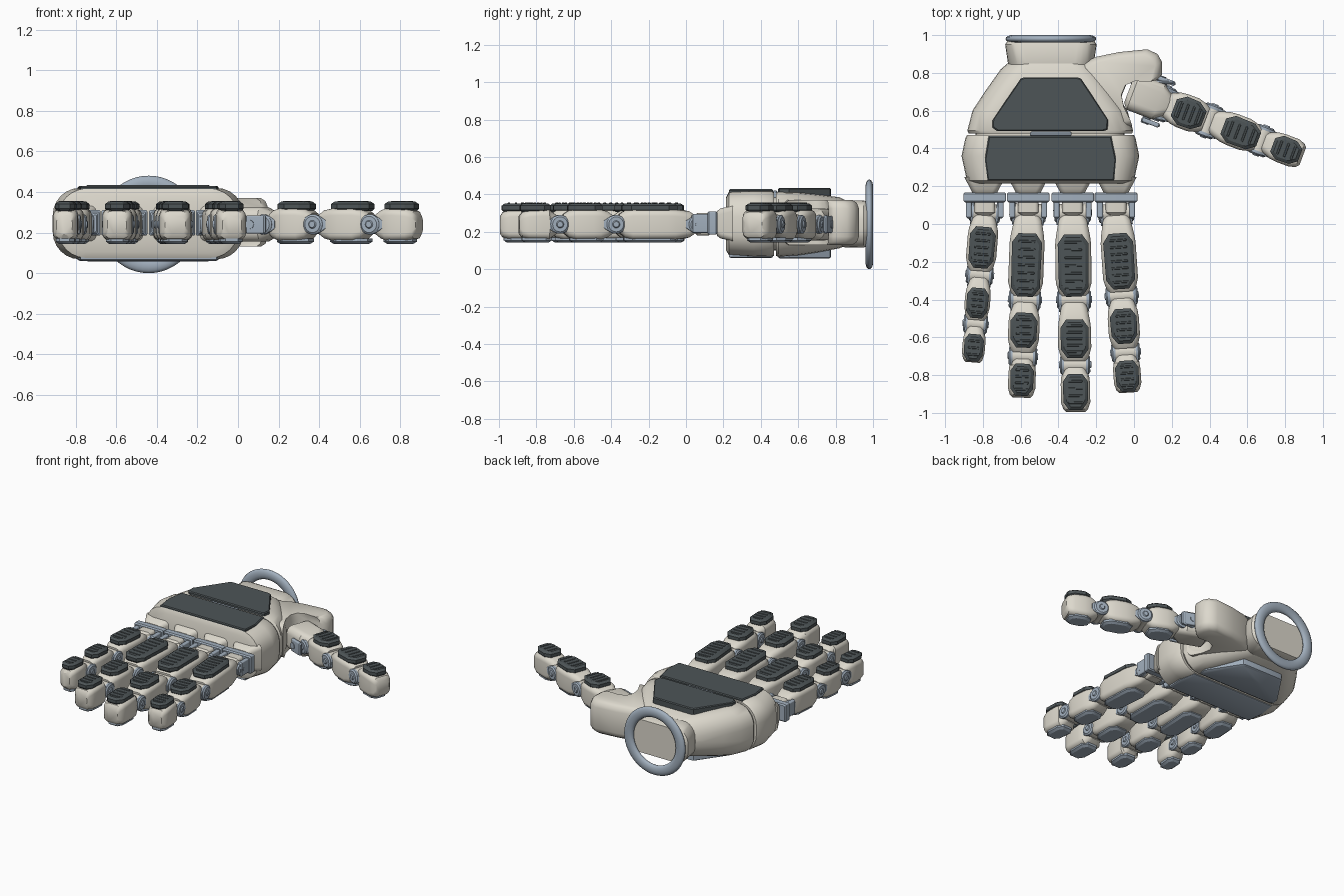
import bpy, bmesh, math
from mathutils import Matrix, Vector

if "Cube" in bpy.data.objects:
    bpy.data.objects.remove(bpy.data.objects["Cube"])

ZC = 0.24  # height of the finger axis


def material(name, rgb):
    m = bpy.data.materials.new(name)
    m.diffuse_color = (*rgb, 1)
    m.use_nodes = True
    m.node_tree.nodes["Principled BSDF"].inputs["Base Color"].default_value = m.diffuse_color
    return m


CREAM = material("cream_shell", (0.72, 0.69, 0.61))
DARK = material("dark_pad", (0.075, 0.09, 0.095))
STEEL = material("blue_steel", (0.36, 0.43, 0.51))
I4 = Matrix.Identity(4)


def loft(name, rings, mat, M=I4, angle=35, closed=False):
    """Skin a list of equal-length point rings; cap the ends unless closed."""
    bm = bmesh.new()
    vs = [[bm.verts.new(p) for p in r] for r in rings]
    n = len(vs[0])
    pairs = list(zip(vs, vs[1:])) + ([(vs[-1], vs[0])] if closed else [])
    for a, b in pairs:
        for i in range(n):
            j = (i + 1) % n
            bm.faces.new((a[i], a[j], b[j], b[i]))
    if not closed:
        bm.faces.new(vs[0])
        bm.faces.new(vs[-1])
    bmesh.ops.recalc_face_normals(bm, faces=bm.faces)
    me = bpy.data.meshes.new(name)
    bm.to_mesh(me)
    bm.free()
    ob = bpy.data.objects.new(name, me)
    bpy.context.collection.objects.link(ob)
    me.materials.append(mat)
    ob.matrix_world = M
    bpy.ops.object.select_all(action='DESELECT')
    ob.select_set(True)
    bpy.context.view_layer.objects.active = ob
    bpy.ops.object.shade_smooth_by_angle(angle=math.radians(angle))
    return ob


def section(y, xl, xr, zl, zh, r, n=6):
    """Rounded rectangle in the xz plane."""
    r = min(r, (xr - xl) / 2 - .001, (zh - zl) / 2 - .001)
    pts = []
    for k, (cx, cz) in enumerate([(xr - r, zh - r), (xl + r, zh - r), (xl + r, zl + r), (xr - r, zl + r)]):
        for i in range(n + 1):
            a = math.pi / 2 * (k + i / n)
            pts.append((cx + r * math.cos(a), y, cz + r * math.sin(a)))
    return pts


def body(name, secs, mat, M=I4, r=.04):
    return loft(name, [section(*s, r) for s in secs], mat, M)


def plate(name, outline, levels, mat, M=I4, angle=30):
    """Stack of inset copies of an outline; levels are (z, inset)."""
    xs, ys = zip(*outline)
    cx, cy = (min(xs) + max(xs)) / 2, (min(ys) + max(ys)) / 2
    hx, hy = (max(xs) - min(xs)) / 2, (max(ys) - min(ys)) / 2
    rings = [[(cx + (x - cx) * (1 - d / hx), cy + (y - cy) * (1 - d / hy), z) for x, y in outline] for z, d in levels]
    return loft(name, rings, mat, M, angle)


def box(name, x0, x1, y0, y1, z0, z1, mat, M=I4, b=.008):
    return body(name, [(y0, x0 + b, x1 - b, z0 + b, z1 - b), (y0 + b, x0, x1, z0, z1),
                       (y1 - b, x0, x1, z0, z1), (y1, x0 + b, x1 - b, z0 + b, z1 - b)], mat, M, b)


def pin(name, stations, y, mat, M, n=24):
    """Turned part along local x; stations are (x, radius)."""
    return loft(name, [[(x, y + r * math.cos(2 * math.pi * i / n), r * math.sin(2 * math.pi * i / n))
                        for i in range(n)] for x, r in stations], mat, M)


def octagon(w, a, b, c=.3):
    h, k = w / 2, w * c
    return [(-h + k * .7, a), (h - k * .7, a), (h, a + k), (h * .96, b - k), (h - k * .8, b), (-h + k * .8, b), (-h * .96, b - k), (-h, a + k)]


def joint(name, y, w, M, r=.05):
    # cream barrel, side caps and link arms
    h = w / 2
    pin(name + "_barrel", [(-h * .86, r * .95), (h * .86, r * .95)], y, CREAM, M)
    for s, tag in ((-1, "left"), (1, "right")):
        pin(f"{name}_{tag}_cap", [(s * h * .8, r), (s * h, r), (s * (h + .008), r * .8), (s * (h + .008), r * .4),
                                  (s * (h + .014), r * .3)], y, STEEL, M)
        x0, x1 = sorted((s * h * .8, s * h * .98))
        body(f"{name}_{tag}_link", [(y - .065, x0, x1, -.02, .02), (y - .03, x0, x1, -.042, .042),
                                    (y + .03, x0, x1, -.042, .042), (y + .065, x0, x1, -.02, .02)], STEEL, M, .006)


def segment(name, y0, y1, w, pa, pb, M, tip=False):
    h = w / 2
    secs = [(y0 + .015, -h * .68, h * .68, -.05, .05), (y0 + .045, -h * .8, h * .8, -.07, .07),
            (pa + .01, -h * .95, h * .95, -.08, .078), (pa + .05, -h, h, -.08, .08)]
    if tip:
        secs += [(y1 - .05, -h, h, -.078, .075), (y1 - .015, -h * .85, h * .85, -.07, .065), (y1, -h * .65, h * .65, -.05, .045)]
    else:
        secs += [(y1 - .09, -h, h, -.08, .08), (y1 - .05, -h * .88, h * .88, -.07, .074), (y1 - .02, -h * .75, h * .75, -.045, .055)]
    body(name + "_shell", secs, CREAM, M, .035)
    # tread pad on the back with raised ribs
    pw = w * .86
    plate(name + "_pad", octagon(pw, pa, pb), [(.065, .012), (.078, 0), (.1, 0), (.112, .016)], DARK, M)
    n = max(3, round((pb - pa) / .045))
    for i in range(n):
        y = pa + (pb - pa) * (i + 1) / (n + 1)
        box(f"{name}_rib_{i}", -pw * .28, pw * .28, y - .006, y + .006, .108, .116, DARK, M, .002)
    # underside guard
    plate(name + "_guard", octagon(w * .8, pa - .005, pb - .01), [(-.07, 0), (-.085, 0), (-.096, .016)], STEEL, M)


def frame(p, q):
    d = Vector((q[0] - p[0], q[1] - p[1], 0)).normalized()
    return Matrix(((d.y, d.x, 0, p[0]), (-d.x, d.y, 0, p[1]), (0, 0, 1, ZC), (0, 0, 0, 1)))


def digit(name, p, q, stops, widths, pads):
    """Chain of three segments; stops are joint distances, pads their ranges."""
    M = frame(p, q)
    for i, part in enumerate(("proximal", "middle", "distal")):
        segment(f"{name}_{part}", stops[i], stops[i + 1], widths[i], *pads[i], M, i == 2)
        joint(f"{name}_{part}_joint", stops[i], widths[i] * .93, M)


# four fingers
fingers = {
    "index_finger": ((-.095, .06), (-.03, -.89), (0, .44, .74, .955), (.185, .165, .145),
                     ((.11, .405), (.51, .695), (.785, .95))),
    "middle_finger": ((-.325, .06), (-.308, -1), (0, .46, .805, 1.055), (.19, .175, .155),
                      ((.115, .445), (.565, .77), (.855, 1.045))),
    "ring_finger": ((-.56, .06), (-.597, -.92), (0, .46, .76, .98), (.185, .165, .145),
                    ((.11, .445), (.53, .715), (.8, .97))),
    "little_finger": ((-.79, .06), (-.856, -.74), (0, .33, .59, .795), (.16, .135, .12),
                      ((.075, .295), (.4, .56), (.645, .79))),
}
for name, spec in fingers.items():
    digit(name, *spec)
    # knuckle hinge bar, fork and palm socket
    x = spec[0][0]
    box(name + "_hinge_bar", x - .113, x + .113, .115, .168, .185, .31, STEEL)
    for s in (-1, 1):
        box(name + f"_fork_{'left' if s < 0 else 'right'}", x + s * .085 - .015, x + s * .085 + .015, .03, .13, .195, .295, STEEL)
    box(name + "_knuckle", x - .055, x + .055, .04, .14, .18, .3, CREAM, b=.02)
    body(name + "_socket", [(.165, x - .065, x + .065, .18, .31), (.185, x - .075, x + .075, .165, .325),
                            (.25, x - .11, x + .11, .15, .34)], CREAM, r=.03)

# thumb
digit("thumb", (.15, .64), (.895, .358), (0, .265, .56, .795), (.185, .175, .155),
      ((.065, .235), (.345, .545), (.625, .78)))
T = frame((.15, .64), (.895, .358))
body("thumb_root", [(-.19, -.07, .07, -.06, .06), (-.165, -.1, .1, -.085, .085), (-.02, -.1, .1, -.085, .085),
                    (.04, -.06, .06, -.06, .06)], CREAM, T, .05)
pin("thumb_root_axle", [(-.135, .022), (.135, .022)], -.05, STEEL, T)
box("thumb_bracket", -.02, .21, .738, .76, .19, .29, STEEL)
for s, side in ((-1, "inner"), (1, "outer")):
    box(f"thumb_{side}_fork", s * .118 - .012, s * .118 + .012, -.075, .03, -.045, .045, STEEL, T)
plate("thumb_mount", [(-.3, .56), (-.3, .84), (-.2, .885), (-.08, .91), (.07, .925), (.125, .9), (.147, .86), (.147, .79),
                      (.12, .762), (.02, .765), (-.04, .74), (-.065, .68), (-.05, .6), (-.01, .52), (-.08, .5)],
      [(.13, .035), (.145, .012), (.175, 0), (.325, 0), (.355, .012), (.37, .035)], CREAM, angle=50)

# palm in two sections with a core between them
body("front_palm", [(.215, -.85, -.03, .1, .385), (.23, -.885, 0, .075, .415), (.36, -.913, .028, .068, .42),
                    (.455, -.893, .008, .066, .42), (.47, -.885, 0, .072, .412)], CREAM, r=.135)
body("palm_core", [(.44, -.84, -.05, .1, .385), (.5, -.84, -.05, .1, .385)], CREAM, r=.12)
body("rear_palm", [(.48, -.875, -.01, .072, .408), (.495, -.882, -.005, .066, .413), (.6, -.855, -.035, .075, .41),
                   (.7, -.79, -.1, .09, .4), (.82, -.705, -.18, .112, .385), (.85, -.67, -.21, .125, .37)], CREAM, r=.13)
body("wrist", [(.8, -.64, -.24, .13, .36), (.835, -.665, -.215, .118, .37), (.95, -.682, -.198, .115, .368),
               (.97, -.67, -.21, .125, .36)], CREAM, r=.1)
box("palm_hinge", -.55, -.33, .462, .49, .38, .422, STEEL)

# palm plates, dark on the back and steel below
front = [(-.78, .465), (-.785, .35), (-.765, .23), (-.12, .23), (-.095, .35), (-.1, .465)]
front = [(-.77, .465), (-.79, .34), (-.775, .23), (-.105, .23), (-.095, .34), (-.12, .465)]
rear = [(-.6, .77), (-.585, .775), (-.295, .775), (-.28, .77), (-.137, .55), (-.14, .5), (-.16, .492), (-.725, .492),
        (-.75, .51), (-.748, .55)]
plate("front_back_plate", front, [(.39, 0), (.422, 0), (.428, .006)], DARK)
plate("rear_back_plate", rear, [(.385, 0), (.428, 0), (.434, .006)], DARK)
plate("front_palm_plate", front, [(.1, 0), (.066, 0), (.06, .012)], STEEL)
plate("rear_palm_plate", rear, [(.11, 0), (.064, 0), (.057, .012)], STEEL)

# wrist ring
N = 48
ring = []
for i in range(N):
    a = 2 * math.pi * i / N
    ring.append([(-.44 + (.204 + .036 * math.cos(t)) * math.cos(a), .98 + .02 * math.sin(t),
                  .24 + (.204 + .036 * math.cos(t)) * math.sin(a)) for t in [2 * math.pi * k / 14 for k in range(14)]])
loft("wrist_ring", ring, STEEL, closed=True, angle=60)
